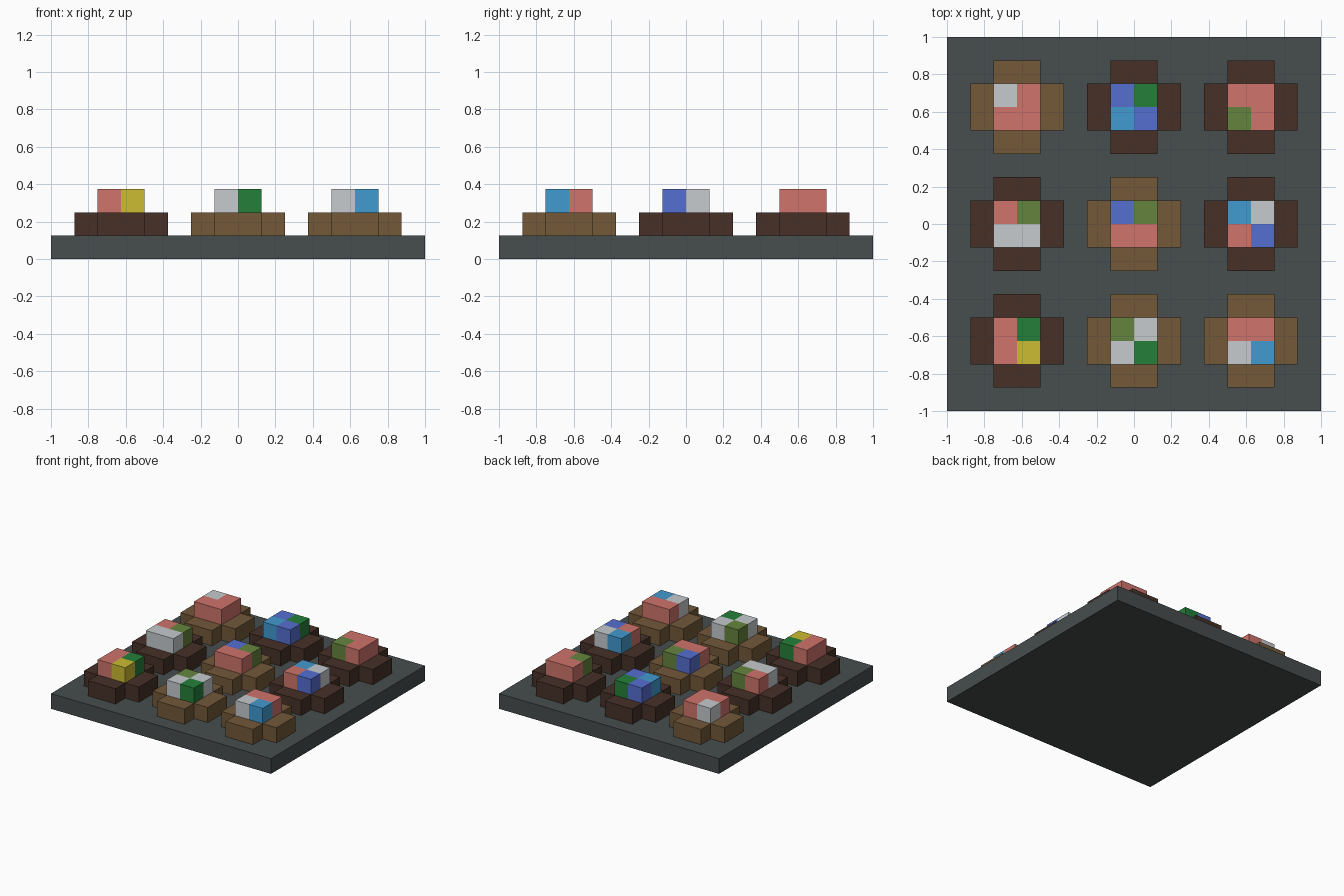
import bpy
import bmesh
from mathutils import Vector

if "Cube" in bpy.data.objects:
    bpy.data.objects.remove(bpy.data.objects["Cube"], do_unlink=True)

U = 0.125          # module size
PITCH = 5 * U      # spacing between planters


def linear(c):
    c /= 255
    return c / 12.92 if c <= 0.04045 else ((c + 0.055) / 1.055) ** 2.4


def material(name, *rgb):
    m = bpy.data.materials.new(name)
    m.use_nodes = True
    col = tuple(linear(c) for c in rgb) + (1,)
    m.diffuse_color = col
    m.node_tree.nodes["Principled BSDF"].inputs["Base Color"].default_value = col
    return m


MATS = {
    "slate": material("slate grey", 71, 77, 77),
    "dark": material("dark wood", 70, 48, 39),
    "light": material("light wood", 115, 89, 57),
    "R": material("coral red", 208, 116, 107),
    "W": material("pale grey", 199, 203, 206),
    "I": material("indigo blue", 86, 110, 209),
    "G": material("deep green", 37, 127, 57),
    "S": material("sky blue", 66, 155, 209),
    "O": material("olive green", 101, 132, 62),
    "Y": material("yellow", 204, 187, 50),
}


def raised_grid(name, cells, cell, loc, mats, keep=None, pick=None):
    """Square grid of cells raised by one module into a closed solid."""
    bm = bmesh.new()
    bmesh.ops.create_grid(bm, x_segments=cells, y_segments=cells, size=cells * cell / 2)
    if keep:
        drop = [f for f in bm.faces if not keep(f.calc_center_median())]
        bmesh.ops.delete(bm, geom=drop, context='FACES')
    ext = bmesh.ops.extrude_face_region(bm, geom=bm.faces[:], use_keep_orig=True)
    top = [v for v in ext["geom"] if isinstance(v, bmesh.types.BMVert)]
    bmesh.ops.translate(bm, verts=top, vec=Vector((0, 0, U)))
    bmesh.ops.recalc_face_normals(bm, faces=bm.faces[:])
    if pick:
        for f in bm.faces:
            f.material_index = pick(f.calc_center_median())
    bmesh.ops.dissolve_limit(bm, angle_limit=0.01, verts=bm.verts[:],
                             edges=bm.edges[:], delimit={'MATERIAL'})
    me = bpy.data.meshes.new(name)
    bm.to_mesh(me)
    bm.free()
    for m in mats:
        me.materials.append(MATS[m])
    ob = bpy.data.objects.new(name, me)
    ob.location = loc
    bpy.context.collection.objects.link(ob)
    return ob


# Ground slab
raised_grid("base_slab", 1, 16 * U, (0, 0, 0), ["slate"])

# Planters: wood, then block colours back-left, back-right, front-left, front-right
ROWS = {
    "back": [("light", "WRRR"), ("dark", "IGSI"), ("dark", "RROR")],
    "middle": [("dark", "ROWW"), ("light", "IORR"), ("dark", "SWRI")],
    "front": [("dark", "RGRY"), ("light", "OWWG"), ("light", "RRWS")],
}

for r, (row, planters) in enumerate(ROWS.items()):
    for c, (wood, blocks) in enumerate(planters):
        label = row + "_" + ("right", "centre", "left")[c]
        x, y = (c - 1) * PITCH, (1 - r) * PITCH
        # Cross-shaped wooden planter
        raised_grid("planter_" + label, 4, U, (x, y, U), [wood],
                    keep=lambda p: abs(p.x) < U or abs(p.y) < U)
        # Four coloured blocks on top
        raised_grid("blocks_" + label, 2, U, (x, y, 2 * U), list(blocks),
                    pick=lambda p: (p.x > 0) + 2 * (p.y < 0))
